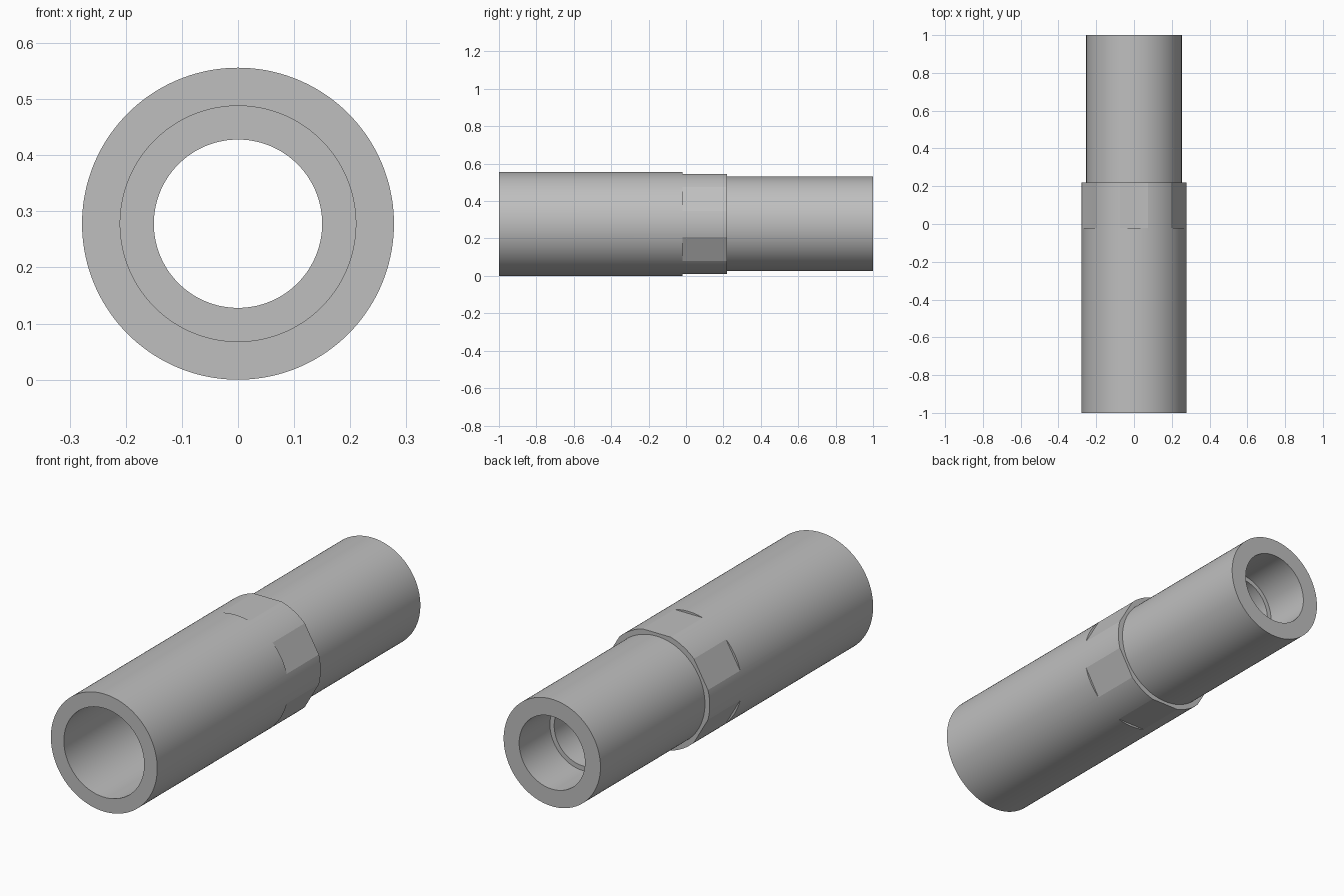
import bpy
import bmesh
import math
from mathutils import Matrix, Vector

cube = bpy.data.objects.get("Cube")
if cube:
    bpy.data.objects.remove(cube, do_unlink=True)

R_BODY, R_TAIL = 0.278, 0.253
AXIS = Vector((0, 0, R_BODY))
FLAT_DIST = 0.268

steel = bpy.data.materials.new("plain_grey")
steel.use_nodes = True
grey = (0.52, 0.52, 0.52, 1)
steel.diffuse_color = grey
steel.node_tree.nodes["Principled BSDF"].inputs["Base Color"].default_value = grey


def add_object(name, bm):
    mesh = bpy.data.meshes.new(name)
    bmesh.ops.recalc_face_normals(bm, faces=bm.faces)
    bm.to_mesh(mesh)
    bm.free()
    mesh.materials.append(steel)
    obj = bpy.data.objects.new(name, mesh)
    obj.location = AXIS
    bpy.context.collection.objects.link(obj)
    return obj


# Stepped tube: closed (radius, y) profile turned around the y axis
profile = [(R_BODY, -1), (R_BODY, 0.22), (R_TAIL, 0.22), (R_TAIL, 1),
           (0.172, 1), (0.172, 0.77), (0.15, 0.77), (0.15, 0), (0.21, 0), (0.21, -1)]
bm = bmesh.new()
verts = [bm.verts.new((r, y, 0)) for r, y in profile]
edges = [bm.edges.new((v, verts[i - 1])) for i, v in enumerate(verts)]
bmesh.ops.spin(bm, geom=verts + edges, cent=(0, 0, 0), axis=(0, 1, 0),
               angle=math.tau, steps=144)
bmesh.ops.remove_doubles(bm, verts=bm.verts, dist=0.0001)
tube = add_object("stepped_tube", bm)

# Six wrench flats cut into the end of the wide section
bm = bmesh.new()
for i in range(6):
    turn = Matrix.Rotation(i * math.tau / 6, 4, 'Y')
    place = Matrix.Translation((0, 0.13, FLAT_DIST + 0.05))
    size = Matrix.Diagonal((0.2, 0.3, 0.1, 1))
    bmesh.ops.create_cube(bm, size=1, matrix=turn @ place @ size)
cutter = add_object("wrench_flat_cutter", bm)
cutter.hide_render = True

cut = tube.modifiers.new("wrench_flats", 'BOOLEAN')
cut.operation = 'DIFFERENCE'
cut.solver = 'EXACT'
cut.object = cutter

bpy.ops.object.select_all(action='DESELECT')
bpy.context.view_layer.objects.active = tube
tube.select_set(True)
bpy.ops.object.modifier_apply(modifier=cut.name)
bpy.data.objects.remove(cutter, do_unlink=True)
bpy.ops.object.shade_smooth_by_angle(angle=math.radians(10))
